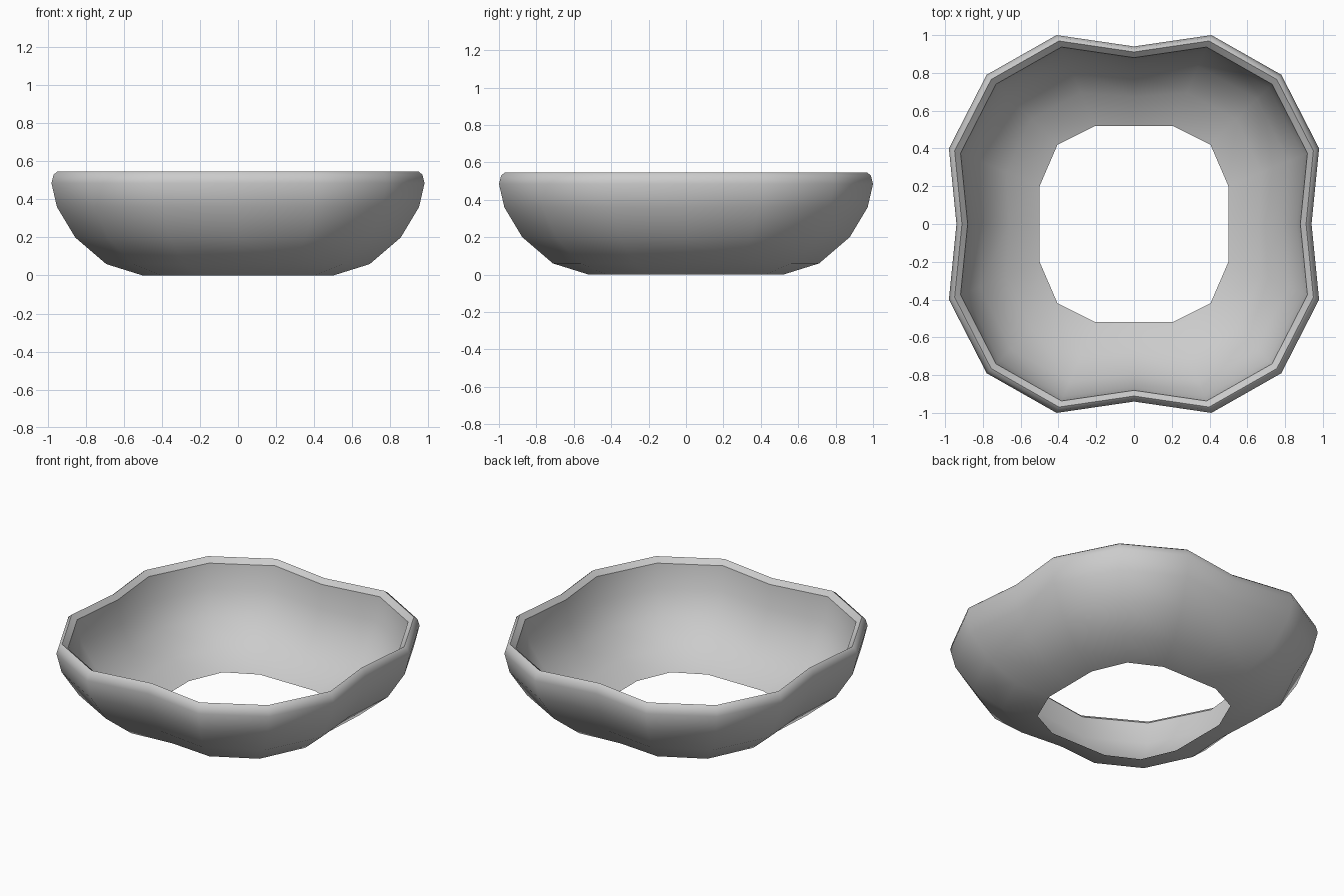
import bpy
import bmesh

cube = bpy.data.objects.get("Cube")
if cube:
    bpy.data.objects.remove(cube)

# Quarter outlines of the open base and the lobed rim
BASE = [(0, .52), (.205, .52), (.405, .42), (.5, .2), (.5, 0)]
RIM = [(0, .94), (.41, 1), (.78, .79), (.98, .4), (.94, 0)]


def full_outline(quarter):
    """Mirror a quarter outline into a closed clockwise loop."""
    right = quarter + [(x, -y) for x, y in reversed(quarter[:-1])]
    return right + [(-x, y) for x, y in reversed(right[1:-1])]


base, rim = full_outline(BASE), full_outline(RIM)

# Wall profile: blend from base to rim, scale, height, sharp edge
PROFILE = [
    (0, 1, 0, True),           # base opening
    (.4, 1, .06, False),       # outer wall
    (.74, 1, .2, False),
    (.94, 1, .36, False),
    (1, 1, .485, False),
    (1, .988, .53, False),
    (1, .969, .545, True),     # rim ridge
    (1, .937, .515, True),     # inner lip
    (.91, .955, .36, False),   # inner wall
    (.71, .97, .21, False),
    (.38, .99, .07, False),
]

bm = bmesh.new()
rings = []
for t, s, z, sharp in PROFILE:
    rings.append([bm.verts.new((s * (a[0] + t * (b[0] - a[0])),
                                s * (a[1] + t * (b[1] - a[1])), z))
                  for a, b in zip(base, rim)])

# Skin neighbouring rings and close the inner wall onto the base opening
count = len(base)
for i, ring in enumerate(rings):
    upper = rings[(i + 1) % len(rings)]
    for j in range(count):
        k = (j + 1) % count
        bm.faces.new((ring[j], upper[j], upper[k], ring[k])).smooth = True
bmesh.ops.recalc_face_normals(bm, faces=bm.faces)

# Crisp creases along the rim and base opening
for ring, row in zip(rings, PROFILE):
    if row[3]:
        for j in range(count):
            bm.edges.get((ring[j], ring[(j + 1) % count])).smooth = False

mesh = bpy.data.meshes.new("bowl_shell")
bm.to_mesh(mesh)
bm.free()
bowl = bpy.data.objects.new("bowl_shell", mesh)
bpy.context.collection.objects.link(bowl)

# Plain grey finish
grey = bpy.data.materials.new("light_grey")
grey.use_nodes = True
colour = (.6, .6, .6, 1)
grey.diffuse_color = colour
grey.node_tree.nodes["Principled BSDF"].inputs["Base Color"].default_value = colour
mesh.materials.append(grey)
